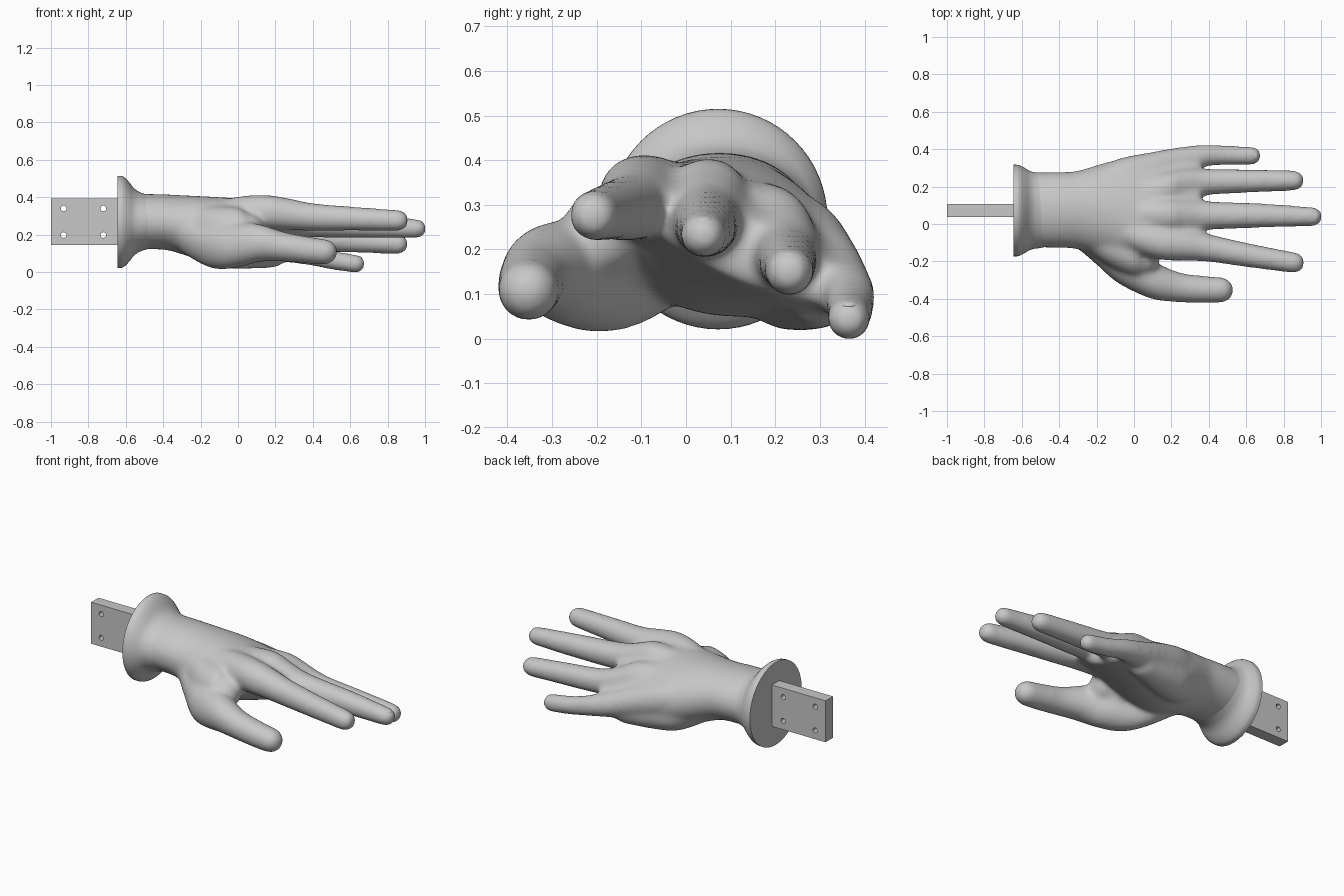
import bpy
import bmesh
import math
from mathutils import Vector, Matrix

cube = bpy.data.objects.get("Cube")
if cube:
    bpy.data.objects.remove(cube, do_unlink=True)

grey = bpy.data.materials.new("plain grey")
grey.use_nodes = True
colour = (0.58, 0.58, 0.58, 1)
grey.diffuse_color = colour
grey.node_tree.nodes["Principled BSDF"].inputs["Base Color"].default_value = colour


def make_object(name, bm):
    bmesh.ops.recalc_face_normals(bm, faces=bm.faces)
    mesh = bpy.data.meshes.new(name)
    bm.to_mesh(mesh)
    bm.free()
    mesh.materials.append(grey)
    obj = bpy.data.objects.new(name, mesh)
    bpy.context.collection.objects.link(obj)
    return obj


def activate(obj):
    bpy.ops.object.select_all(action='DESELECT')
    obj.select_set(True)
    bpy.context.view_layer.objects.active = obj


def spline(points, steps=5):
    """Catmull-Rom interpolation of stations of any dimension."""
    pts = [Vector(p) for p in points]
    pts = [pts[0] * 2 - pts[1]] + pts + [pts[-1] * 2 - pts[-2]]
    out = []
    for a, b, c, d in zip(pts, pts[1:], pts[2:], pts[3:]):
        for k in range(steps):
            t = k / steps
            out.append(b + ((c - a) * t + (a * 2 - b * 5 + c * 4 - d) * t ** 2
                            + (b * 3 - a - c * 3 + d) * t ** 3) * 0.5)
    return out + [pts[-2]]


def loft(bm, stations, segments=32):
    """Skin elliptical sections (x, y, z, half width, half height, tilt)."""
    rings = []
    for x, y, z, ry, rz, tilt in stations:
        ring = []
        for k in range(segments):
            t = math.tau * k / segments
            a, b = ry * math.cos(t), rz * math.sin(t)
            ring.append(bm.verts.new((x, y + a * math.cos(tilt) - b * math.sin(tilt),
                                      z + a * math.sin(tilt) + b * math.cos(tilt))))
        rings.append(ring)
    for r, s in zip(rings, rings[1:]):
        for k in range(segments):
            n = (k + 1) % segments
            bm.faces.new((r[k], r[n], s[n], s[k]))
    bm.faces.new(rings[0])
    bm.faces.new(rings[-1])


def rounded_limb(bm, points):
    """Tube through (x, y, z, radius) points, with a domed far end."""
    grow = 0.008
    path = [tuple(p) for p in spline(points)]
    x, y, z, r = path.pop()
    for k in range(8):
        a = math.pi / 2 * k / 8
        path.append((x + (r + grow) * math.sin(a), y, z, r * math.cos(a)))
    loft(bm, [(x, y, z, r + grow, r + grow, 0) for x, y, z, r in path])


hand = bmesh.new()

# Wrist and arched palm
palm = [
    (-0.60, 0.075, 0.27, 0.20, 0.15, 0),
    (-0.40, 0.075, 0.268, 0.203, 0.148, 0),
    (-0.30, 0.075, 0.253, 0.21, 0.158, 0),
    (-0.15, 0.08, 0.227, 0.25, 0.175, -0.13),
    (0.00, 0.09, 0.225, 0.275, 0.158, -0.27),
    (0.15, 0.11, 0.222, 0.285, 0.124, -0.4),
    (0.28, 0.125, 0.21, 0.28, 0.092, -0.42),
    (0.36, 0.13, 0.2, 0.262, 0.068, -0.42),
]
loft(hand, spline(palm), 48)

# Fingers, each growing out of the palm as a soft knuckle ridge
index_finger = [(-0.2, 0.02, 0.3, 0.05), (0.0, -0.06, 0.318, 0.078),
                (0.15, -0.1, 0.32, 0.085), (0.28, -0.112, 0.308, 0.077),
                (0.4, -0.128, 0.294, 0.067), (0.6, -0.165, 0.286, 0.058),
                (0.855, -0.207, 0.276, 0.049)]
middle_finger = [(-0.2, 0.07, 0.3, 0.05), (0.15, 0.05, 0.318, 0.08),
                 (0.28, 0.047, 0.287, 0.078), (0.4, 0.045, 0.262, 0.069),
                 (0.7, 0.045, 0.246, 0.057), (0.955, 0.039, 0.232, 0.044)]
ring_finger = [(-0.2, 0.13, 0.29, 0.05), (0.15, 0.18, 0.255, 0.085),
               (0.28, 0.212, 0.213, 0.075), (0.4, 0.225, 0.182, 0.063),
               (0.65, 0.23, 0.164, 0.054), (0.855, 0.232, 0.15, 0.047)]
little_finger = [(-0.25, 0.17, 0.24, 0.07), (-0.1, 0.235, 0.22, 0.1),
                 (0.1, 0.292, 0.172, 0.086), (0.25, 0.338, 0.127, 0.066),
                 (0.38, 0.365, 0.096, 0.052), (0.5, 0.367, 0.065, 0.045),
                 (0.63, 0.365, 0.044, 0.042)]
thumb = [(-0.34, 0.0, 0.23, 0.09), (-0.2, -0.105, 0.157, 0.105),
         (-0.1, -0.185, 0.135, 0.114), (0.02, -0.252, 0.148, 0.112),
         (0.12, -0.306, 0.155, 0.093), (0.25, -0.34, 0.135, 0.072),
         (0.38, -0.35, 0.117, 0.065), (0.462, -0.353, 0.108, 0.061)]
digits = {"index": index_finger, "middle": middle_finger, "ring": ring_finger,
          "little": little_finger, "thumb": thumb}
for points in digits.values():
    rounded_limb(hand, points)

# Thumb web and heel of the palm
rounded_limb(hand, [(-0.34, 0.0, 0.25, 0.06), (-0.15, -0.1, 0.235, 0.108),
                    (0, -0.165, 0.23, 0.108), (0.05, -0.185, 0.225, 0.08)])
rounded_limb(hand, [(-0.32, 0.13, 0.2, 0.06), (-0.14, 0.21, 0.138, 0.096),
                    (0, 0.25, 0.12, 0.095), (0.18, 0.3, 0.1, 0.07)])

# Fuse everything into one soft surface
hand_obj = make_object("hand", hand)
fuse = hand_obj.modifiers.new("fuse", 'REMESH')
fuse.mode = 'VOXEL'
fuse.voxel_size = 0.011
fuse.use_smooth_shade = True
soften = hand_obj.modifiers.new("soften", 'SMOOTH')
soften.factor = 0.5
soften.iterations = 32
activate(hand_obj)
bpy.ops.object.convert(target='MESH')
bpy.ops.object.shade_smooth()

# Fingernails, barely raised from each tip
for name, points in digits.items():
    x, y, z, r = points[-1]
    roll = 0.5 if name == "thumb" else 0
    nail = bmesh.new()
    bmesh.ops.create_uvsphere(
        nail, u_segments=24, v_segments=12, radius=1,
        matrix=Matrix.Translation((x, y, z)) @ Matrix.Rotation(roll, 4, 'X')
        @ Matrix.Translation((0.004, 0, r * 0.7))
        @ Matrix.Diagonal((0.03, r * 0.6, r * 0.32, 1)))
    activate(make_object(name + "_nail", nail))
    bpy.ops.object.shade_smooth()

# Flared cuff with a flat back
cuff = bmesh.new()
flare = [(-0.645, 0.245, 0.247), (-0.62, 0.244, 0.245), (-0.6, 0.236, 0.232),
         (-0.58, 0.225, 0.21), (-0.56, 0.213, 0.185), (-0.535, 0.205, 0.164),
         (-0.5, 0.2, 0.15), (-0.46, 0.192, 0.14)]
loft(cuff, spline([(x, 0.072, 0.268, ry, rz, 0) for x, ry, rz in flare], 3), 64)
activate(make_object("cuff", cuff))
bpy.ops.object.shade_smooth_by_angle(angle=math.radians(40))

# Mounting plate with four through holes, extruded from a flat outline
outline = bpy.data.curves.new("mounting_plate", 'CURVE')
outline.dimensions = '2D'
outline.fill_mode = 'BOTH'
outline.extrude = 0.035


def add_loop(points):
    line = outline.splines.new('POLY')
    line.points.add(len(points) - 1)
    for p, (u, v) in zip(line.points, points):
        p.co = (u, v, 0, 1)
    line.use_cyclic_u = True


add_loop([(-1, 0.145), (-0.63, 0.145), (-0.63, 0.393), (-1, 0.393)])
for hx in (-0.932, -0.72):
    for hz in (0.198, 0.34):
        add_loop([(hx + 0.015 * math.cos(math.tau * k / 24),
                   hz + 0.015 * math.sin(math.tau * k / 24)) for k in range(24)])
outline.materials.append(grey)
plate = bpy.data.objects.new("mounting_plate", outline)
plate.rotation_euler.x = math.pi / 2
plate.location.y = 0.073
bpy.context.collection.objects.link(plate)
activate(plate)
bpy.ops.object.convert(target='MESH')
bpy.ops.object.shade_smooth_by_angle(angle=math.radians(30))
